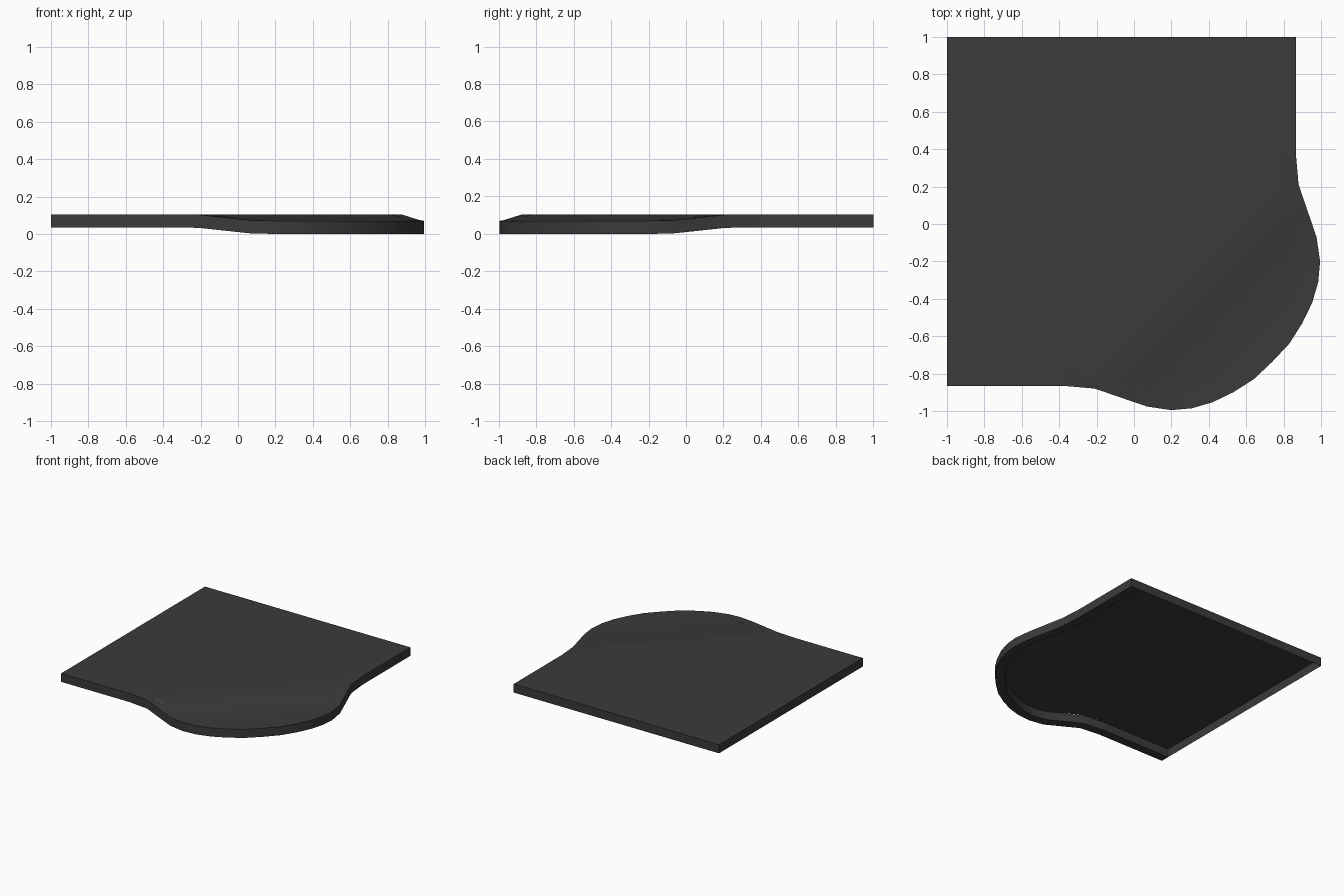
import bpy, bmesh, math
from mathutils import Vector

cube = bpy.data.objects.get("Cube")
if cube:
    bpy.data.objects.remove(cube, do_unlink=True)

TOP, DEPTH, DROP, KERB = 0.105, 0.07, 0.035, 0.072

asphalt = bpy.data.materials.new("dark_asphalt")
asphalt.use_nodes = True
asphalt.diffuse_color = (0.043, 0.043, 0.043, 1)
asphalt.node_tree.nodes["Principled BSDF"].inputs["Base Color"].default_value = (0.043, 0.043, 0.043, 1)


def height(x, y):
    """Top surface: level, then a smooth ramp down into the rounded corner."""
    s = min(max((x - y - 0.58) / 0.56, 0), 1)
    return TOP - DROP * s * s * (3 - 2 * s)


def finish(name, bm):
    mesh = bpy.data.meshes.new(name)
    bm.to_mesh(mesh)
    bm.free()
    mesh.materials.append(asphalt)
    obj = bpy.data.objects.new(name, mesh)
    bpy.context.collection.objects.link(obj)
    bpy.ops.object.select_all(action='DESELECT')
    obj.select_set(True)
    bpy.context.view_layer.objects.active = obj
    bpy.ops.object.shade_smooth_by_angle(angle=math.radians(30))


# Outer edge: half of it, mirrored across the corner's diagonal
half = [(0.865, 1), (0.865, 0.38), (0.88, 0.21), (0.935, 0.05), (0.976, -0.07),
        (0.995, -0.2), (0.985, -0.31), (0.953, -0.42), (0.9, -0.53), (0.83, -0.64)]
outer = [Vector(p) for p in half + [(0.738, -0.738)] + [(-y, -x) for x, y in reversed(half)]]

# Inner edge: the outer one moved inwards by the kerb width
inner = []
for i, p in enumerate(outer):
    a, b = outer[max(i - 1, 0)], outer[min(i + 1, len(outer) - 1)]
    t = ((p - a).normalized() + (b - p).normalized()).normalized()
    inner.append(p + Vector((t.y, -t.x)) * KERB)

# Kerb pieces: a closed box section swept along the edge
last = len(outer) - 1
for name, lo, hi in (("left_kerb", 0, 1), ("corner_kerb", 1, last - 1), ("front_kerb", last - 1, last)):
    bm = bmesh.new()
    rings = []
    for o, n in zip(outer[lo:hi + 1], inner[lo:hi + 1]):
        zo, zn = height(*o), height(*n)
        section = ((o, zo), (n, zn), (n, zn - DEPTH), (o, zo - DEPTH))
        rings.append([bm.verts.new((p.x, p.y, z)) for p, z in section])
    for r, s in zip(rings, rings[1:]):
        for k in range(4):
            bm.faces.new((r[k], r[k - 1], s[k - 1], s[k]))
    bm.faces.new(rings[0])
    bm.faces.new(rings[-1][::-1])
    bmesh.ops.recalc_face_normals(bm, faces=bm.faces)
    finish(name, bm)

# Pavement: a single top sheet cut into strips across the ramp
bm = bmesh.new()
corner = Vector((-1, 1))
bm.faces.new([bm.verts.new((p.x, p.y, 0)) for p in reversed(inner + [corner])])
for k in range(11):
    bmesh.ops.bisect_plane(bm, geom=bm.verts[:] + bm.edges[:] + bm.faces[:],
                           plane_co=(0.58 + 0.056 * k, 0, 0), plane_no=(1, -1, 0), dist=0.002)
for v in bm.verts:
    v.co.z = height(v.co.x, v.co.y)
bmesh.ops.triangulate(bm, faces=bm.faces[:])

# Back and right skirts, leaving the underside open
for a, b in ((inner[0], corner), (corner, inner[-1])):
    low = TOP - DEPTH
    bm.faces.new([bm.verts.new((p.x, p.y, z)) for p, z in ((a, low), (b, low), (b, TOP), (a, TOP))])
finish("pavement", bm)
